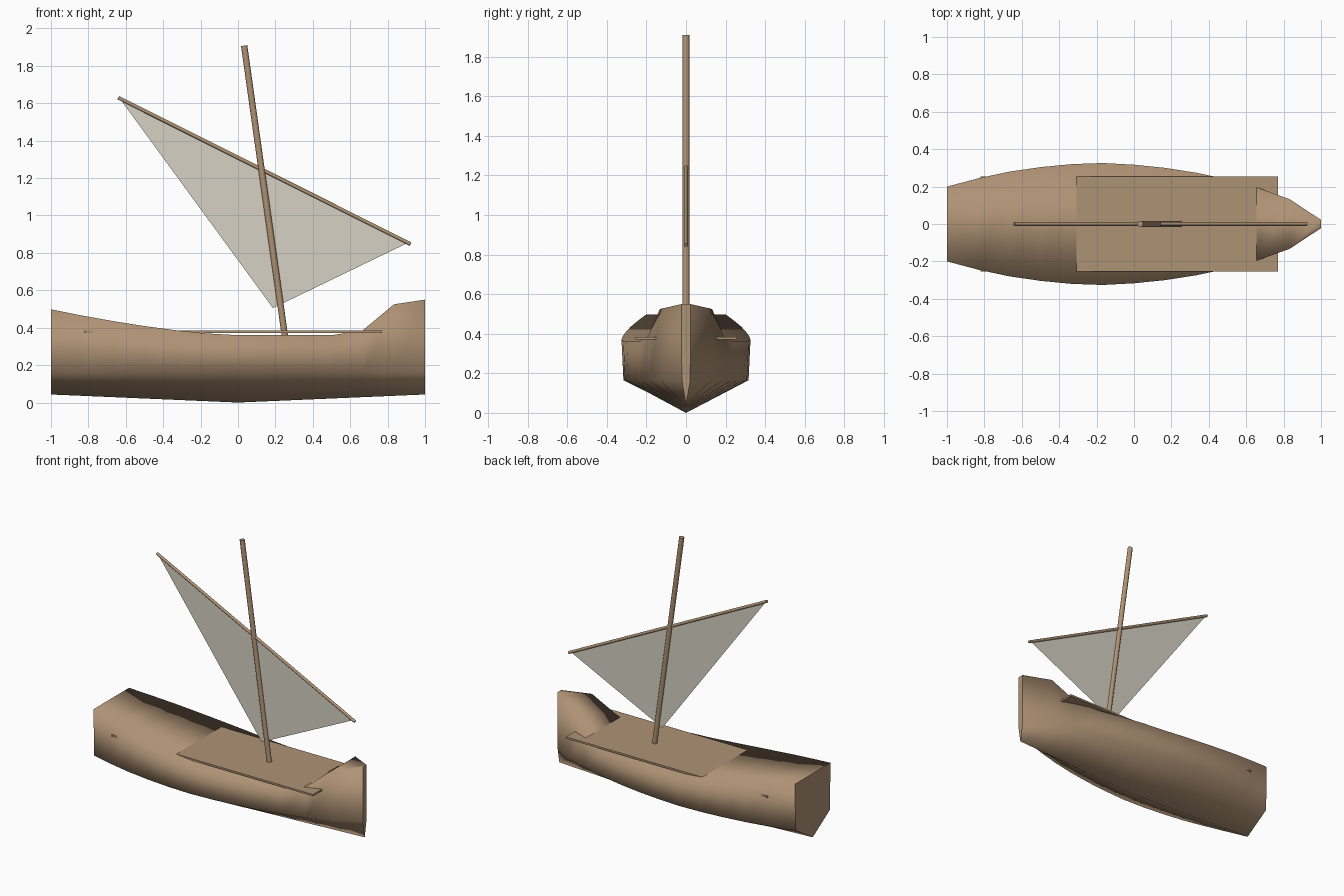
import bpy, bmesh
from mathutils import Vector

cube = bpy.data.objects.get("Cube")
if cube:
    bpy.data.objects.remove(cube, do_unlink=True)


def material(name, rgb):
    m = bpy.data.materials.new(name)
    m.use_nodes = True
    m.diffuse_color = (*rgb, 1)
    m.node_tree.nodes["Principled BSDF"].inputs["Base Color"].default_value = (*rgb, 1)
    return m


wood = material("warm_wood", (0.43, 0.29, 0.178))
canvas = material("sail_canvas", (0.67, 0.64, 0.56))


def finish(bm, name, mat):
    mesh = bpy.data.meshes.new(name)
    bm.to_mesh(mesh)
    bm.free()
    mesh.materials.append(mat)
    obj = bpy.data.objects.new(name, mesh)
    bpy.context.collection.objects.link(obj)
    return obj


# Hull: evenly spaced five-point sections lofted from transom to stem
widths = [.2, .244, .28, .304, .32, .326, .317, .3, .274, .239, .192, .132, .022]
bow_tops = {10: .386, 11: .525, 12: .55}


def section(i):
    x = -1 + i / 6
    w = widths[i]
    top = bow_tops.get(i, .36 + .138 * max(0, -x) ** 1.5)
    keel = .043 * abs(x)
    return [(x, 0, keel), (x, -w * .97, .165), (x, -w, top),
            (x, w, top), (x, w * .97, .165)]


bm = bmesh.new()
rings = [[bm.verts.new(p) for p in section(i)] for i in range(len(widths))]
for a, b in zip(rings, rings[1:]):
    for k in range(5):
        n = (k + 1) % 5
        bm.faces.new((a[k], a[n], b[n], b[k])).smooth = True
# Flat transom and stem faces with crisp borders
for ring in (rings[0], rings[-1]):
    end = bm.faces.new(ring)
    for e in end.edges:
        e.smooth = False
bmesh.ops.recalc_face_normals(bm, faces=bm.faces)
finish(bm, "hull", wood)

# Deck board running through the hull
bm = bmesh.new()
bmesh.ops.create_cube(bm, size=1)
bmesh.ops.scale(bm, vec=(1.59, .51, .013), verts=bm.verts)
bmesh.ops.translate(bm, vec=(-.025, 0, .3775), verts=bm.verts)
finish(bm, "deck", wood)


# Spars: round poles between two points
def pole(name, start, end, radius):
    start, end = Vector(start), Vector(end)
    axis = end - start
    bm = bmesh.new()
    bmesh.ops.create_cone(bm, cap_ends=True, segments=12, radius1=radius,
                          radius2=radius, depth=axis.length)
    for f in bm.faces:
        f.smooth = len(f.verts) == 4
    for e in bm.edges:
        e.smooth = all(f.smooth for f in e.link_faces)
    obj = finish(bm, name, wood)
    obj.rotation_mode = 'QUATERNION'
    obj.rotation_quaternion = axis.to_track_quat('Z', 'Y')
    obj.location = (start + end) / 2


pole("mast", (.25, 0, .36), (.033, 0, 1.908), .017)
pole("yard", (-.64, 0, 1.63), (.923, 0, .847), .01)

# Triangular sail hung from the yard
bm = bmesh.new()
bm.faces.new([bm.verts.new(p) for p in
              ((-.63, 0, 1.622), (.187, 0, .505), (.907, 0, .853))])
finish(bm, "sail", canvas)
